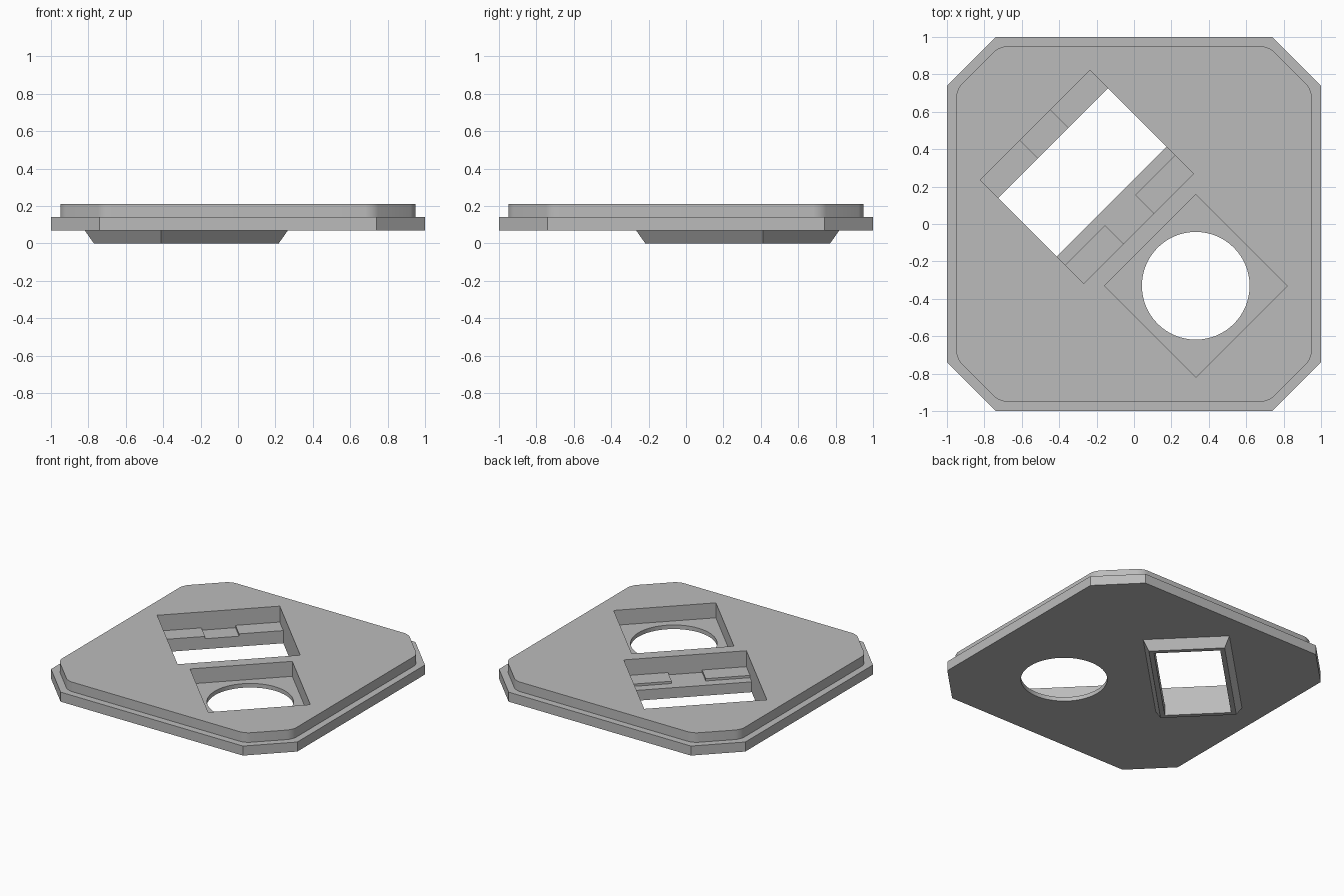
import bpy, bmesh, math
from mathutils import Matrix

if "Cube" in bpy.data.objects:
    bpy.data.objects.remove(bpy.data.objects["Cube"], do_unlink=True)

grey = bpy.data.materials.new("plain_grey")
grey.use_nodes = True
colour = (0.5, 0.5, 0.5, 1)
grey.diffuse_color = colour
grey.node_tree.nodes["Principled BSDF"].inputs["Base Color"].default_value = colour

# The openings lie square in a frame turned by 45 degrees
TURN = Matrix.Rotation(math.radians(45), 4, 'Z')


def prism(name, bottom, top, z0, z1, round_corners=0):
    """Solid between two outlines that have the same number of points."""
    bm = bmesh.new()
    low = [bm.verts.new((x, y, z0)) for x, y in bottom]
    high = [bm.verts.new((x, y, z1)) for x, y in top]
    bm.faces.new(low[::-1])
    bm.faces.new(high)
    uprights = []
    for i in range(len(low)):
        j = (i + 1) % len(low)
        bm.faces.new((low[i], low[j], high[j], high[i]))
        uprights.append(bm.edges.get((low[i], high[i])))
    if round_corners:
        bmesh.ops.bevel(bm, geom=uprights, offset=round_corners, segments=5,
                        profile=0.5, affect='EDGES')
    bmesh.ops.recalc_face_normals(bm, faces=bm.faces)
    mesh = bpy.data.meshes.new(name)
    bm.to_mesh(mesh)
    bm.free()
    mesh.materials.append(grey)
    ob = bpy.data.objects.new(name, mesh)
    bpy.context.collection.objects.link(ob)
    return ob


def rect(u0, u1, v0, v1):
    return [(u0, v0), (u1, v0), (u1, v1), (u0, v1)]


def octagon(half, corner):
    """Square with cut corners, expressed in the turned frame."""
    pts = []
    for k in range(4):
        quarter = Matrix.Rotation(k * math.pi / 2, 4, 'Z')
        for x, y in ((half, corner), (corner, half)):
            p = TURN.inverted() @ quarter @ Matrix.Translation((x, y, 0))
            pts.append(p.translation.xy[:])
    return pts


def combine(target, tool, operation):
    mod = target.modifiers.new("shape", 'BOOLEAN')
    mod.operation, mod.solver, mod.object = operation, 'EXACT', tool
    bpy.context.view_layer.objects.active = target
    bpy.ops.object.modifier_apply(modifier=mod.name)
    bpy.data.objects.remove(tool, do_unlink=True)


def cut(outline, floor):
    combine(plate, prism("cutter", outline, outline, floor, 0.3), 'DIFFERENCE')


# Base plate with a smaller, soft-cornered step on top
outer = octagon(1.0, 0.74)
plate = prism("mounting_plate", outer, outer, 0.07, 0.14)
inner = octagon(0.95, 0.72)
combine(plate, prism("raised_step", inner, inner, 0.13, 0.21, 0.04), 'UNION')

# Tapered collar below the rectangular opening
U, V0, V1 = 0.414, 0.17, 0.612


def collar(margin):
    return rect(-U - margin, U + margin, V0 - margin, V1 + margin)


combine(plate, prism("collar", collar(0.032), collar(0.072), 0, 0.08), 'UNION')

# Rectangular pocket: ledges, lowered steps, then the through opening
P0, P1, NOTCH, LEDGE, STEP = -0.035, 0.748, 0.115, 0.093, 0.076
cut(rect(-U, U, P0, P1), LEDGE)
cut(rect(-U, U, 0.104, V1), STEP)
cut(rect(-NOTCH, NOTCH, P0, P1), STEP)
cut(rect(-U, U, V0, V1), -0.1)

# Square pocket with a round hole
cut(rect(-0.345, 0.345, -0.813, -0.122), 0.1)
circle = [(0.288 * math.cos(a), 0.288 * math.sin(a) - 0.467)
          for a in (2 * math.pi * i / 64 for i in range(64))]
cut(circle, -0.1)

# Turn into place and shade
plate.data.transform(TURN)
bpy.ops.object.select_all(action='DESELECT')
plate.select_set(True)
bpy.context.view_layer.objects.active = plate
bpy.ops.object.shade_smooth_by_angle(angle=math.radians(25))
